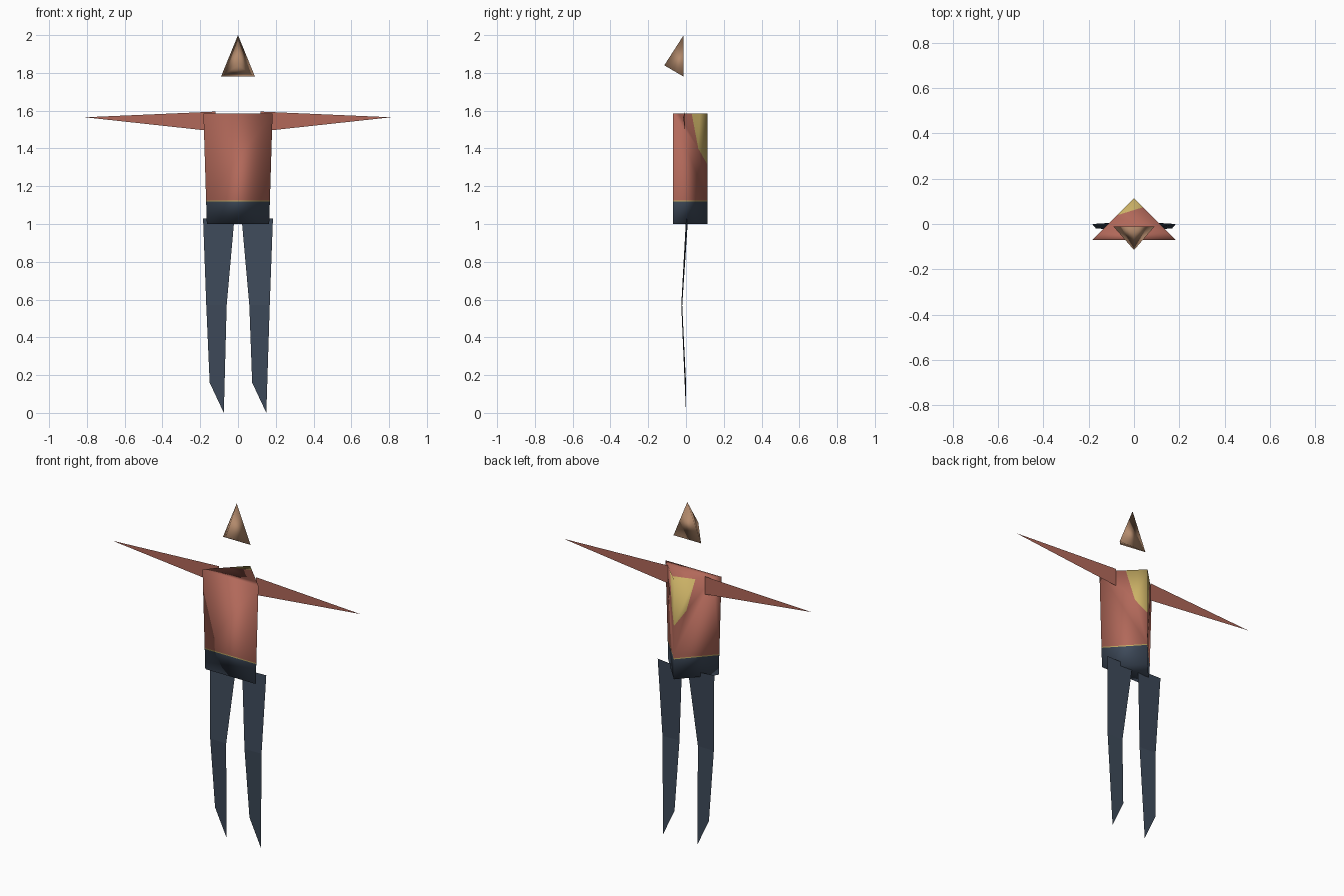
import bpy, bmesh
from mathutils import Vector

cube = bpy.data.objects.get("Cube")
if cube:
    bpy.data.objects.remove(cube, do_unlink=True)


def make_material(name, rgb):
    linear = [(c / 255) ** 2.2 for c in rgb] + [1]
    mat = bpy.data.materials.new(name)
    mat.use_nodes = True
    mat.diffuse_color = linear
    mat.node_tree.nodes["Principled BSDF"].inputs["Base Color"].default_value = linear
    return mat


RED = make_material("brick_red", (176, 104, 90))
NAVY = make_material("navy", (64, 75, 90))
YELLOW = make_material("mustard", (202, 176, 102))
SKIN = make_material("skin", (176, 136, 107))


def add_object(name, bm, materials, smooth):
    for face in bm.faces:
        face.smooth = smooth
    mesh = bpy.data.meshes.new(name)
    bm.to_mesh(mesh)
    bm.free()
    for mat in materials:
        mesh.materials.append(mat)
    obj = bpy.data.objects.new(name, mesh)
    bpy.context.collection.objects.link(obj)


def from_points(points, faces):
    bm = bmesh.new()
    verts = [bm.verts.new(p) for p in points]
    for face in faces:
        bm.faces.new([verts[i] for i in face])
    return bm


def cut(bm, point, normal, faces):
    geom = set(faces)
    for face in faces:
        geom.update(face.edges, face.verts)
    bmesh.ops.bisect_plane(bm, geom=list(geom), plane_co=point, plane_no=normal)


def is_cap(face):
    return abs(face.normal.z) > 0.9


# Torso: tapered three-sided prism with trousers waist, hem and back patch
TOP, BOTTOM = 1.585, 1.0
points = [(side * half, y, z) for z, half in ((BOTTOM, 0.165), (TOP, 0.183))
          for side, y in ((-1, -0.07), (1, -0.07), (0, 0.113))]
torso = from_points(points, [(2, 1, 0), (3, 4, 5), (0, 1, 4, 3), (1, 2, 5, 4), (2, 0, 3, 5)])
torso.normal_update()
WAIST, HEM = 1.118, 1.124
for z in (WAIST, HEM):
    cut(torso, (0, 0, z), (0, 0, 1), torso.faces[:])

# Patch borders: two planes on the back sides, one on the top cap
steep = (Vector((0, 0.03, TOP)), Vector((0, 0.185, 0.035)))
shallow = (Vector((0, 0.065, 1.40)), Vector((0, 0.08, 0.045)))
across = (Vector((-0.08, 0.037, TOP)), Vector((-0.04, 0.13, 0)))
torso.normal_update()
for plane in (steep, shallow):
    cut(torso, *plane, [f for f in torso.faces if not is_cap(f)])
torso.normal_update()
cut(torso, *across, [f for f in torso.faces if is_cap(f) and f.calc_center_median().z > HEM])
torso.normal_update()


def inside(point, plane):
    return (point - plane[0]).dot(plane[1]) > 0


for face in torso.faces:
    c = face.calc_center_median()
    borders = (across,) if is_cap(face) else (steep, shallow)
    if c.z < WAIST:
        face.material_index = 1
    elif c.z < HEM or all(inside(c, b) for b in borders):
        face.material_index = 2
add_object("torso", torso, (RED, NAVY, YELLOW), True)

# Head: tetrahedron with its corner pointing forward
head = from_points([(0, -0.012, 2), (-0.09, -0.012, 1.78), (0.09, -0.012, 1.78), (0, -0.115, 1.84)],
                   [(0, 1, 3), (0, 3, 2), (1, 2, 3), (0, 2, 1)])
add_object("head", head, (SKIN,), True)

# Flat limbs: arms taper to a point, both feet slant the same way
for name, s in (("left", 1), ("right", -1)):
    arm = from_points([(s * 0.12, -0.005, 1.595), (s * 0.12, -0.005, 1.49), (s * 0.81, -0.015, 1.565)],
                      [(0, 1, 2)[::s]])
    add_object(name + "_arm", arm, (RED,), False)

    outer_z, inner_z = (0, 0.16) if s > 0 else (0.16, 0)
    leg = from_points([(s * 0.185, 0.0, 1.03), (s * 0.02, 0.01, 1.02),
                       (s * 0.168, -0.02, 0.57), (s * 0.06, -0.025, 0.57),
                       (s * 0.15, 0, outer_z), (s * 0.075, 0, inner_z)],
                      [(0, 1, 3, 2)[::s], (2, 3, 5, 4)[::s]])
    add_object(name + "_leg", leg, (NAVY,), False)
